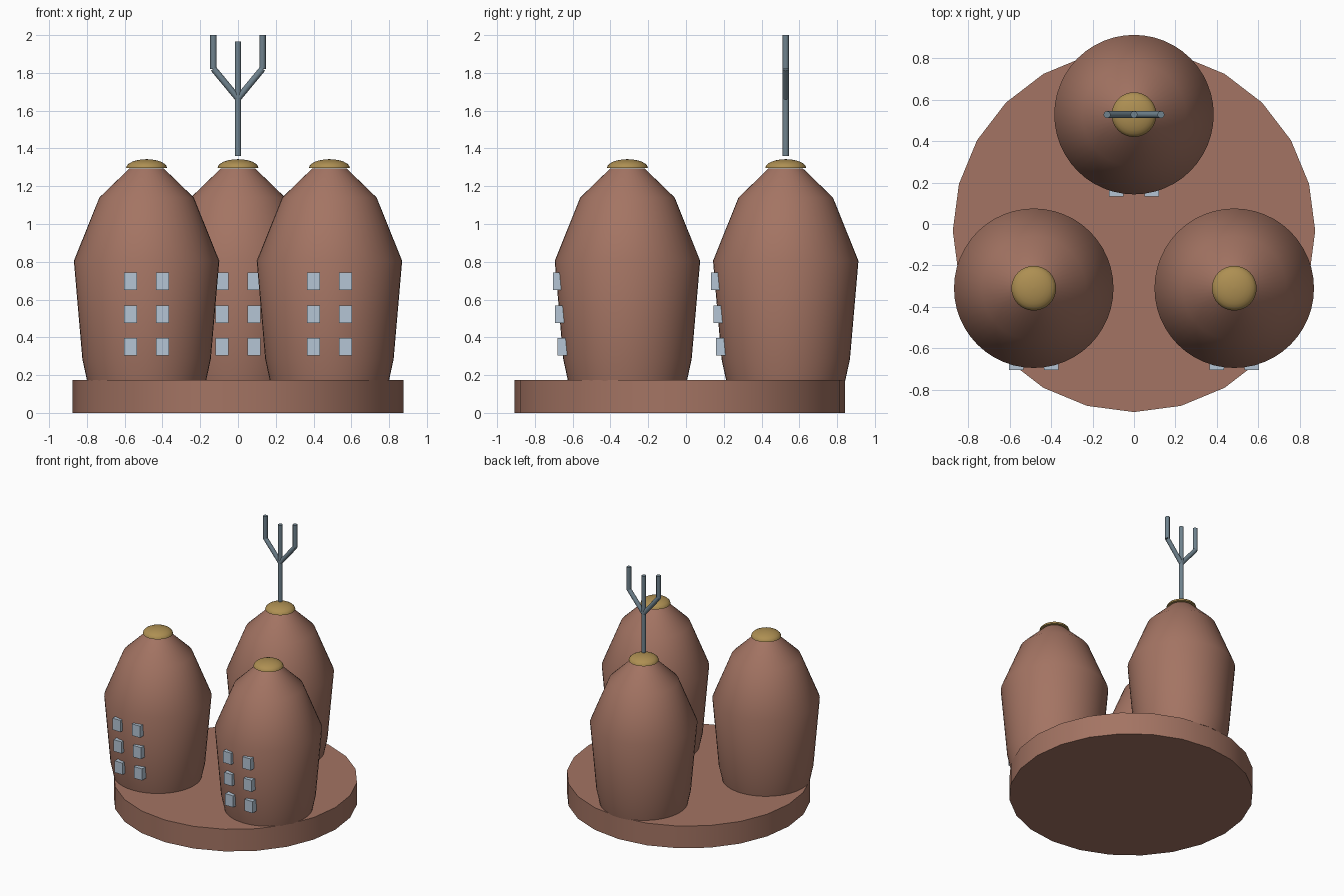
import bpy, math
from mathutils import Vector

if "Cube" in bpy.data.objects:
    bpy.data.objects.remove(bpy.data.objects["Cube"])


def make_material(name, color):
    m = bpy.data.materials.new(name)
    m.diffuse_color = (*color, 1)
    m.use_nodes = True
    m.node_tree.nodes["Principled BSDF"].inputs["Base Color"].default_value = m.diffuse_color
    return m


CLAY = make_material("brown clay", (0.37, 0.175, 0.125))
GOLD = make_material("gold", (0.42, 0.275, 0.085))
STEEL = make_material("blue grey metal", (0.16, 0.225, 0.27))
GLASS = make_material("pale blue glass", (0.46, 0.56, 0.66))


def finish(obj, name, mat, smooth=True):
    obj.name = name
    obj.data.materials.append(mat)
    if smooth:
        bpy.ops.object.select_all(action='DESELECT')
        obj.select_set(True)
        bpy.context.view_layer.objects.active = obj
        bpy.ops.object.shade_smooth_by_angle(angle=math.radians(35))
    return obj


def lathe(name, profile, center, mat, sides):
    """Revolve (radius, z) points around a vertical axis, with closed ends."""
    verts = [(r * math.cos(2 * math.pi * i / sides), r * math.sin(2 * math.pi * i / sides), z)
             for r, z in profile for i in range(sides)]
    faces = []
    for k in range(len(profile) - 1):
        for i in range(sides):
            j = (i + 1) % sides
            faces.append((k * sides + i, k * sides + j, (k + 1) * sides + j, (k + 1) * sides + i))
    faces.append(tuple(reversed(range(sides))))
    faces.append(tuple(range((len(profile) - 1) * sides, len(profile) * sides)))
    mesh = bpy.data.meshes.new(name)
    mesh.from_pydata(verts, [], faces)
    obj = bpy.data.objects.new(name, mesh)
    bpy.context.collection.objects.link(obj)
    obj.location = (center[0], center[1], 0)
    return finish(obj, name, mat)


def rod(name, a, b, radius=0.017):
    a, b = Vector(a), Vector(b)
    d = b - a
    bpy.ops.mesh.primitive_cylinder_add(vertices=12, radius=radius, depth=d.length,
                                        location=(a + b) / 2,
                                        rotation=d.to_track_quat('Z', 'Y').to_euler())
    return finish(bpy.context.object, name, STEEL)


def box(name, center, size, mat):
    bpy.ops.mesh.primitive_cube_add(size=1, location=center)
    obj = bpy.context.object
    for v in obj.data.vertices:
        v.co = Vector(c * s for c, s in zip(v.co, size))
    return finish(obj, name, mat, smooth=False)


# Round base slab
lathe("base", [(0.875, 0), (0.875, 0.175)], (0, -0.033), CLAY, 24)

# Three bulging towers with gold caps and front windows
TOWER = [(0.315, 0.17), (0.34, 0.285), (0.385, 0.805), (0.25, 1.14), (0.09, 1.295)]
CAP = [(0.108 * math.cos(t), 1.297 + 0.046 * math.sin(t))
       for t in (math.radians(a) for a in (0, 15, 30, 45, 60, 75, 88))]
WINDOW_ROWS = [(0.35, 0.37), (0.523, 0.383), (0.697, 0.395)]  # height, front offset

for label, c in (("left", (-0.484, -0.31)), ("right", (0.484, -0.31)), ("back", (0, 0.528))):
    lathe(label + "_tower", TOWER, c, CLAY, 48)
    lathe(label + "_cap", CAP, c, GOLD, 32)
    for row, (z, front) in enumerate(WINDOW_ROWS):
        for side in (-1, 1):
            box(f"{label}_window_{row}_{'left' if side < 0 else 'right'}",
                (c[0] + side * 0.085, c[1] - front + 0.025, z), (0.07, 0.05, 0.092), GLASS)

# Three-pronged mast over the back tower
Y = 0.528
rod("mast", (0, Y, 1.36), (0, Y, 1.965))
for side, label in ((-1, "left"), (1, "right")):
    rod(label + "_branch", (0, Y, 1.665), (side * 0.13, Y, 1.822))
    rod(label + "_prong", (side * 0.13, Y, 1.82), (side * 0.13, Y, 2.0))
